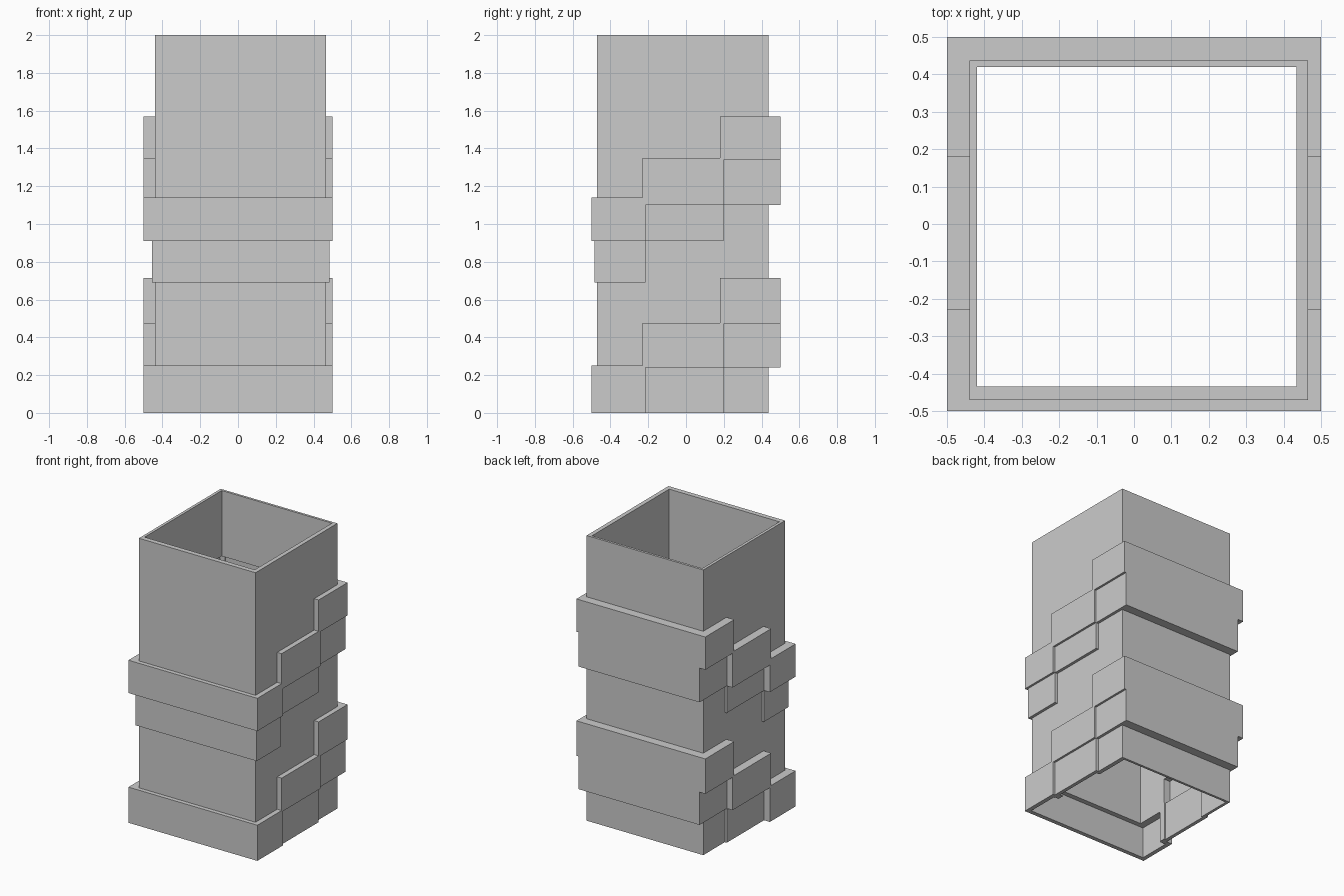
import bpy
import bmesh

if "Cube" in bpy.data.objects:
    bpy.data.objects.remove(bpy.data.objects["Cube"])

T = 0.03  # shell thickness


def box(name, x, y, z):
    bm = bmesh.new()
    bmesh.ops.create_cube(bm, size=1.0)
    for v in bm.verts:
        v.co = [r[0] if c < 0 else r[1] for r, c in zip((x, y, z), v.co)]
    me = bpy.data.meshes.new(name)
    bm.to_mesh(me)
    bm.free()
    ob = bpy.data.objects.new(name, me)
    bpy.context.collection.objects.link(ob)
    return ob


def combine(target, other, op):
    mod = target.modifiers.new("combine", 'BOOLEAN')
    mod.operation = op
    mod.solver = 'EXACT'
    mod.object = other
    bpy.context.view_layer.objects.active = target
    bpy.ops.object.modifier_apply(modifier=mod.name)
    bpy.data.objects.remove(other)


# stepped bands as (y range, upper band z range, lower band z range)
WIDE = [((0.18, 0.5), (1.34, 1.57), (0.47, 0.715)),
        ((-0.23, 0.198), (1.10, 1.35), (0.24, 0.477)),
        ((-0.5, -0.215), (0.91, 1.14), (0.0, 0.25))]
# thinner under-layer, tucked behind the wide bands
THIN = [((0.195, 0.5), (1.10, 1.56), (0.24, 0.705)),
        ((-0.22, 0.198), (0.91, 1.34), (0.0, 0.467)),
        ((-0.485, -0.215), (0.69, 1.13), (0.0, 0.24))]

# square tower and its inner void
tower = box("stepped_tower", (-0.44, 0.465), (-0.47, 0.437), (0, 2))
void = box("inner_void", (-0.42, 0.435), (-0.435, 0.42), (-0.1, 2.1))

for (x0, x1), bands in (((-0.5, 0.5), WIDE), ((-0.455, 0.485), THIN)):
    for (y0, y1), *levels in bands:
        for z0, z1 in levels:
            # outer band step
            combine(tower, box("band", (x0, x1), (y0, y1), (z0, z1)), 'UNION')
            # matching recess inside, so the wall stays an even shell
            t = T if x0 == -0.5 else 0.025
            low = z0 + t if z0 > 0 else -0.1
            combine(void, box("recess", (x0 + t, x1 - t),
                              (y0 + t, y1 - t), (low, z1 - t)), 'UNION')

# hollow out the tower
combine(tower, void, 'DIFFERENCE')
